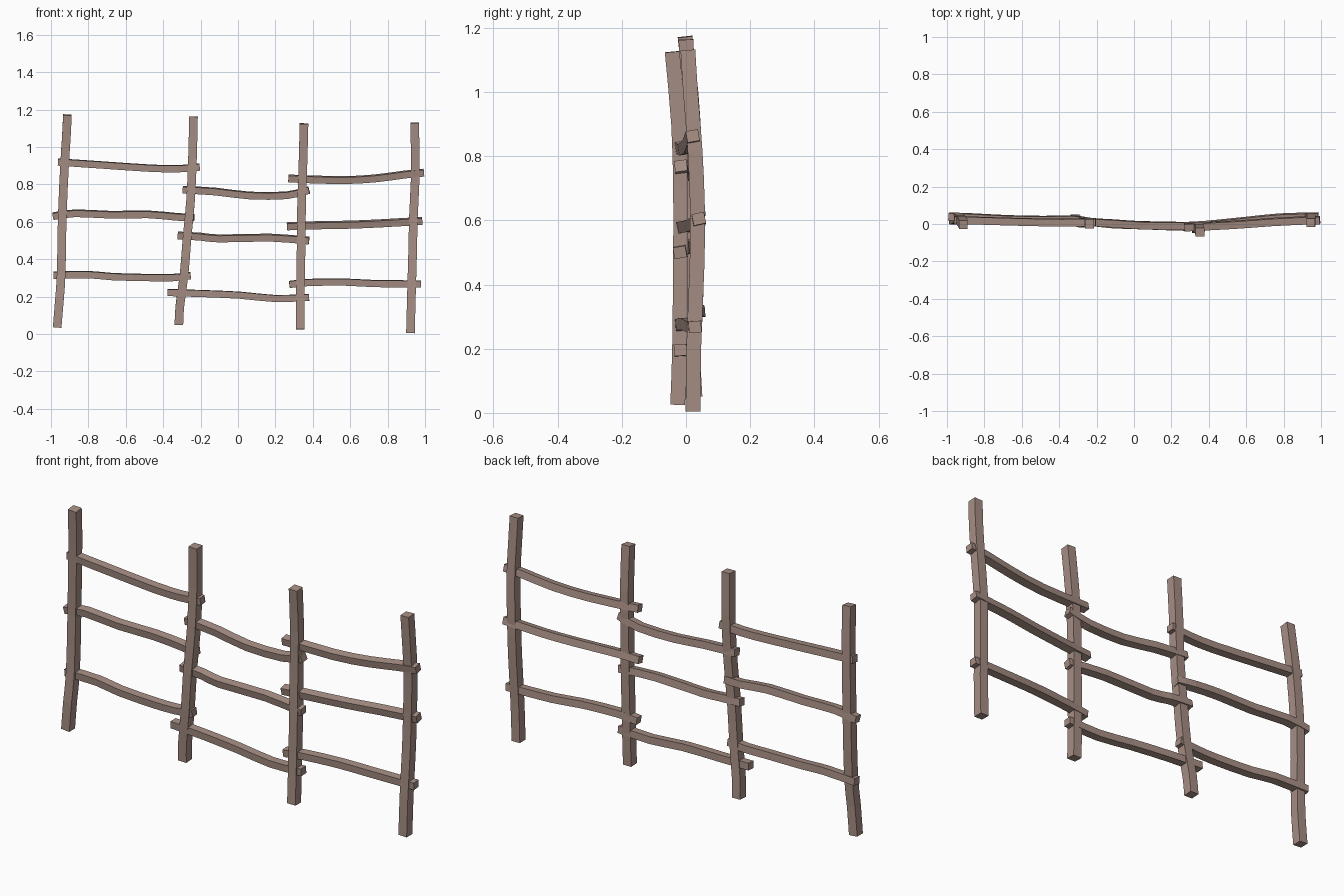
import bpy, bmesh, math
from mathutils import Vector

wood = bpy.data.materials.new("weathered_wood")
wood.diffuse_color = (0.38, 0.27, 0.23, 1)


def smooth_path(pts, sub=2):
    """Catmull-Rom resampling of a hand-placed centre line."""
    p = [Vector(q) for q in pts]
    p = [2 * p[0] - p[1]] + p + [2 * p[-1] - p[-2]]
    out = []
    for i in range(1, len(p) - 2):
        a, b, c, d = p[i - 1:i + 3]
        for k in range(sub):
            t = k / sub
            out.append(0.5 * (2 * b + (c - a) * t + (2 * a - 5 * b + 4 * c - d) * t * t
                              + (3 * b - a - 3 * c + d) * t ** 3))
    return out + [p[-2]]


def beam(name, pts, width, depth, side, twist=0.0):
    """Sweep a rectangular section along a path; side is the width direction."""
    path = smooth_path(pts)
    bm = bmesh.new()
    rings = []
    for i, c in enumerate(path):
        t = (path[min(i + 1, len(path) - 1)] - path[max(i - 1, 0)]).normalized()
        u = (side - t * side.dot(t)).normalized()
        v = t.cross(u)
        a = math.radians(twist)
        u, v = u * math.cos(a) + v * math.sin(a), v * math.cos(a) - u * math.sin(a)
        rings.append([bm.verts.new(c + u * width / 2 * s + v * depth / 2 * r)
                      for s, r in ((-1, -1), (1, -1), (1, 1), (-1, 1))])
    for r0, r1 in zip(rings, rings[1:]):
        for j in range(4):
            k = (j + 1) % 4
            bm.faces.new((r0[j], r0[k], r1[k], r1[j]))
    bm.faces.new(rings[0])
    bm.faces.new(rings[-1])
    bmesh.ops.recalc_face_normals(bm, faces=bm.faces)
    mesh = bpy.data.meshes.new(name)
    bm.to_mesh(mesh)
    bm.free()
    mesh.materials.append(wood)
    bpy.context.collection.objects.link(bpy.data.objects.new(name, mesh))


# Crooked upright posts, bottom to top
posts = [
    [(-.967, .022, .035), (-.955, .022, .18), (-.945, .03, .33), (-.94, .034, .62),
     (-.927, .022, .91), (-.918, .01, 1.05), (-.912, -.003, 1.172)],
    [(-.316, .028, .05), (-.311, .022, .15), (-.288, .01, .32), (-.272, .005, .52),
     (-.253, .006, .72), (-.243, .008, .95), (-.238, 0, 1.163)],
    [(.332, -.026, .025), (.333, -.02, .2), (.338, -.017, .5), (.34, -.017, .7),
     (.347, -.023, .9), (.353, -.043, 1.125)],
    [(.922, .022, .005), (.927, .024, .2), (.934, .034, .45), (.938, .036, .63),
     (.947, .028, .82), (.947, .014, 1.0), (.944, .006, 1.13)],
]
for i, pts in enumerate(posts):
    beam(f"post_{i + 1}", pts, .046, .046, Vector((1, 0, 0)))

# Sagging rails, three per bay, left to right
rails = {
    "left_rail_top": ([(-.962, .022, .92), (-.74, .015, .905), (-.47, .008, .887),
                       (-.32, .008, .884), (-.205, .01, .893)], 5),
    "left_rail_middle": ([(-.99, .04, .63), (-.87, .036, .646), (-.68, .026, .638),
                          (-.48, .022, .64), (-.33, .025, .627), (-.237, .012, .622)], 8),
    "left_rail_bottom": ([(-.985, .04, .315), (-.8, .03, .318), (-.67, .018, .307),
                          (-.47, .01, .302), (-.35, .012, .302), (-.253, .012, .312)], 5),
    "middle_rail_top": ([(-.295, .012, .772), (-.12, .004, .762), (.06, -.008, .741),
                         (.26, -.01, .742), (.38, -.016, .77)], 8),
    "middle_rail_middle": ([(-.322, .012, .527), (-.2, .008, .521), (-.1, -.002, .511),
                            (.17, -.01, .516), (.38, -.019, .5)], 10),
    "middle_rail_bottom": ([(-.376, .018, .222), (-.2, .01, .217), (.01, -.006, .208),
                            (.2, -.014, .19), (.38, -.018, .196)], 3),
    "right_rail_top": ([(.27, -.018, .832), (.54, -.004, .823), (.73, .01, .832),
                        (.89, .018, .853), (.994, .021, .863)], 10),
    "right_rail_middle": ([(.262, -.012, .576), (.38, -.006, .581), (.6, .016, .585),
                           (.78, .034, .593), (.985, .04, .605)], 12),
    "right_rail_bottom": ([(.275, -.016, .265), (.38, -.012, .276), (.57, .004, .278),
                           (.73, .02, .27), (.978, .028, .268)], 4),
}
for name, (pts, twist) in rails.items():
    beam(name, pts, .036, .039, Vector((0, 0, 1)), twist)
